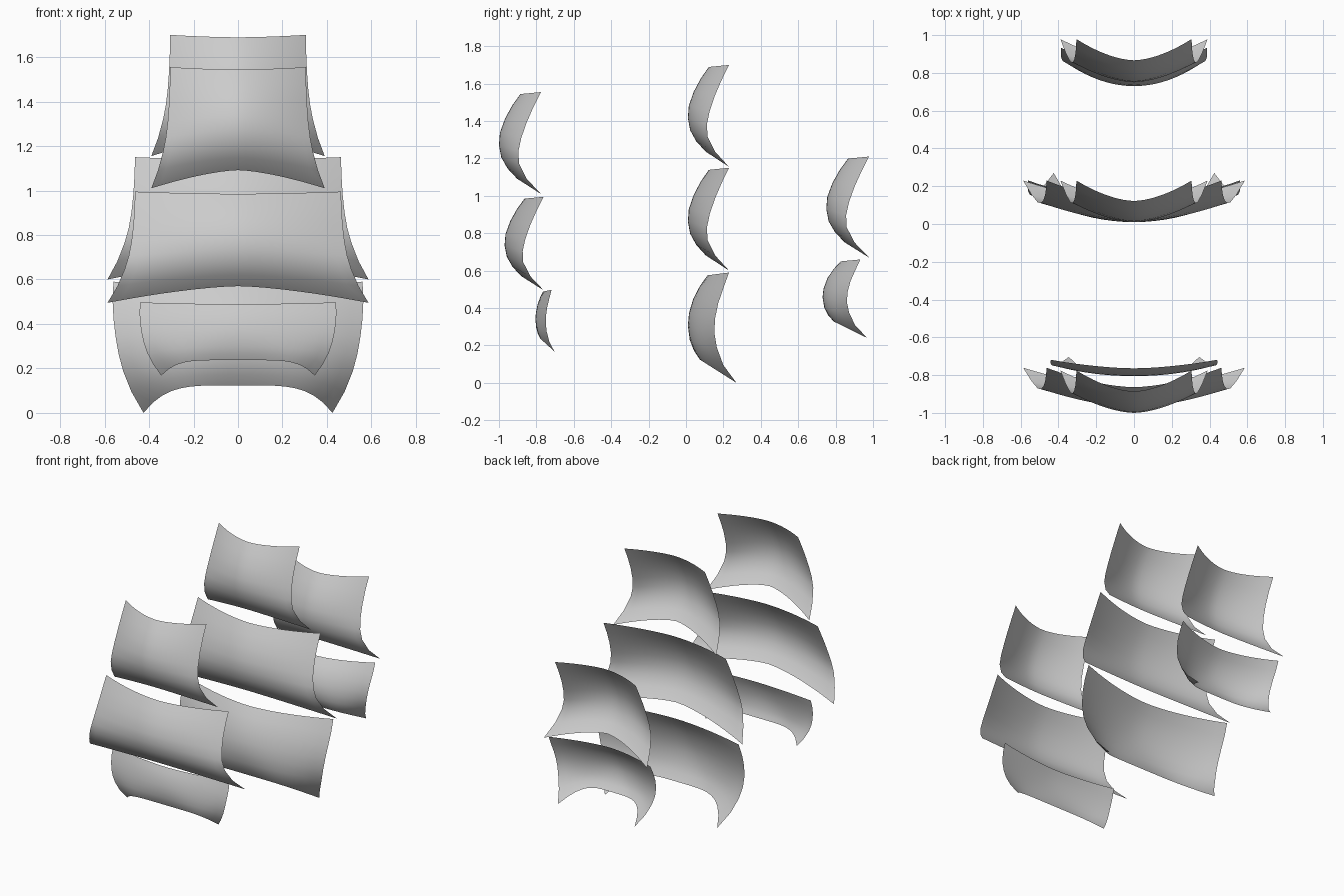
import bpy

if "Cube" in bpy.data.objects:
    bpy.data.objects.remove(bpy.data.objects["Cube"])

# Sail templates, rows from head to foot:
# (centre depth, centre drop, edge depth, edge drop, width blend top->bottom)
UPPER = [(.112, .02, .22, 0, 0), (.070, .13, .180, .15, .02), (.032, .26, .145, .30, .06),
         (.005, .40, .117, .45, .13), (0, .52, .102, .58, .23), (.012, .64, .105, .70, .38),
         (.045, .75, .145, .85, .64), (.095, .85, .22, 1, 1)]
COURSE = [(.105, .025, .22, 0, 0), (.065, .12, .190, .14, -.03), (.028, .24, .162, .28, 0),
          (.006, .37, .145, .42, .07), (0, .48, .142, .55, .17), (.010, .61, .155, .68, .32),
          (.033, .71, .190, .84, .60), (.065, .79, .26, 1, 1)]
COLS = 20


def sail(name, rows, foot_power, y, depth, z_top, z_bot, w_top, w_bot):
    """Billowing sheet blended between its centre line and its side edges."""
    verts, faces = [], []
    for r, (cy, cz, sy, sz, wf) in enumerate(rows):
        power = 1.7 + (foot_power - 1.7) * (r / (len(rows) - 1)) ** 4
        w = w_top + (w_bot - w_top) * wf
        for c in range(COLS + 1):
            u = 2 * c / COLS - 1
            k = abs(u) ** power
            verts.append((u * w, y + depth * (cy + (sy - cy) * k),
                          z_top - (z_top - z_bot) * (cz + (sz - cz) * k)))
    n = COLS + 1
    for r in range(len(rows) - 1):
        for c in range(COLS):
            a = r * n + c
            faces.append((a, a + n, a + n + 1, a + 1))
    me = bpy.data.meshes.new(name)
    me.from_pydata(verts, [], faces)
    me.polygons.foreach_set("use_smooth", [True] * len(faces))
    ob = bpy.data.objects.new(name, me)
    bpy.context.collection.objects.link(ob)


# Front mast
sail("front_topsail", UPPER, 1.5, -1.0, 1.02, 1.555, 1.01, .305, .39)
sail("front_middle_sail", UPPER, 1.5, -.97, .95, .995, .495, .463, .587)
sail("front_lower_sail", COURSE, 5.5, -.805, .39, .497, .168, .44, .345)
# Main mast
sail("main_topsail", UPPER, 1.5, .01, 1, 1.70, 1.155, .305, .39)
sail("main_middle_sail", UPPER, 1.5, .01, 1, 1.15, .60, .463, .587)
sail("main_lower_sail", COURSE, 4.5, .01, 1, .59, 0, .56, .425)
# Rear mast
sail("rear_topsail", UPPER, 1.5, .75, 1.04, 1.21, .67, .305, .39)
sail("rear_lower_sail", COURSE, 4.5, .73, .92, .66, .24, .385, .29)
